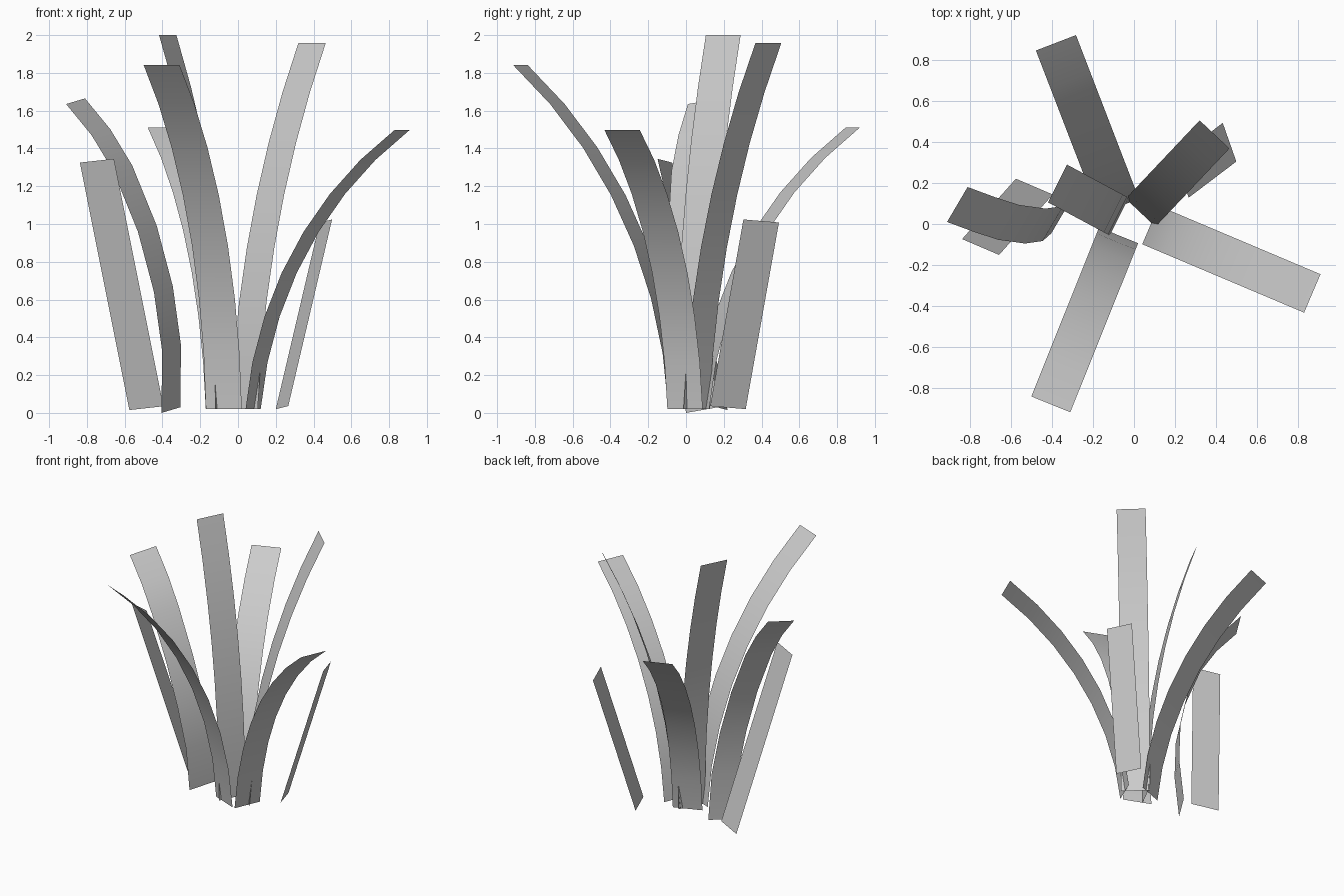
import bpy
import math
from mathutils import Vector

if "Cube" in bpy.data.objects:
    bpy.data.objects.remove(bpy.data.objects["Cube"])


def strip(name, path, width):
    """Thin leaf: a path of points swept along a constant width vector."""
    w = Vector(width) / 2
    verts = []
    for p in path:
        verts += [Vector(p) - w, Vector(p) + w]
    faces = [(2 * i, 2 * i + 1, 2 * i + 3, 2 * i + 2) for i in range(len(path) - 1)]
    mesh = bpy.data.meshes.new(name)
    mesh.from_pydata(verts, [], faces)
    for f in mesh.polygons:
        f.use_smooth = True
    ob = bpy.data.objects.new(name, mesh)
    bpy.context.collection.objects.link(ob)
    return ob


def arc_path(base, tip, start_angle, segments=7):
    """Circular arc from base to tip, leaving the base at start_angle from vertical."""
    base, tip = Vector(base), Vector(tip)
    span = tip - base
    flat = Vector((span.x, span.y, 0))
    d, h = flat.length, span.z
    a0 = math.radians(start_angle)
    a1 = 2 * math.atan2(d, h) - a0
    r = d / (math.cos(a0) - math.cos(a1))
    path = []
    for i in range(segments + 1):
        a = a0 + (a1 - a0) * i / segments
        out = r * (math.cos(a0) - math.cos(a))
        up = r * (math.sin(a) - math.sin(a0))
        path.append(base + flat.normalized() * out + Vector((0, 0, up)))
    return path


# Central arched leaves: base, tip, width vector, start angle
arched = [
    ("back_leaf", (-0.073, 0.085, 0.02), (-0.38, 0.882, 1.51), (0.195, 0.075, 0), 5.5),
    ("front_leaf", (-0.075, -0.055, 0.02), (-0.405, -0.878, 1.843), (0.19, -0.077, 0), 3),
    ("right_leaf", (0.08, -0.005, 0.02), (0.868, -0.338, 1.497), (0.08, 0.187, 0), 5.5),
    ("back_right_leaf", (0.032, 0.055, 0.02), (0.392, 0.436, 1.958), (0.145, -0.137, 0), 3.5),
    ("tall_leaf", (-0.072, 0.036, 0.02), (-0.372, 0.197, 2.0), (0.092, 0.184, 0), 0.5),
]
for name, base, tip, width, angle in arched:
    strip(name, arc_path(base, tip, angle), width)

# Outer left leaf, leaning while it arches
lower_edge = [(-0.405, 0.0, 0.0), (-0.402, -0.045, 0.33), (-0.445, -0.083, 0.64),
              (-0.53, -0.095, 0.96), (-0.66, -0.077, 1.28), (-0.775, -0.04, 1.47),
              (-0.91, 0.01, 1.635)]
w = Vector((0.1, 0.17, 0.03))
strip("outer_left_leaf", [Vector(p) + w / 2 for p in lower_edge], w)

# Short straight leaves at either side
strip("straight_left_leaf", [(-0.485, 0.182, 0.025), (-0.747, -0.112, 1.335)], (0.18, -0.077, 0.02))
strip("straight_right_leaf", [(0.233, 0.222, 0.028), (0.465, 0.398, 1.016)], (0.066, -0.188, 0.016))
